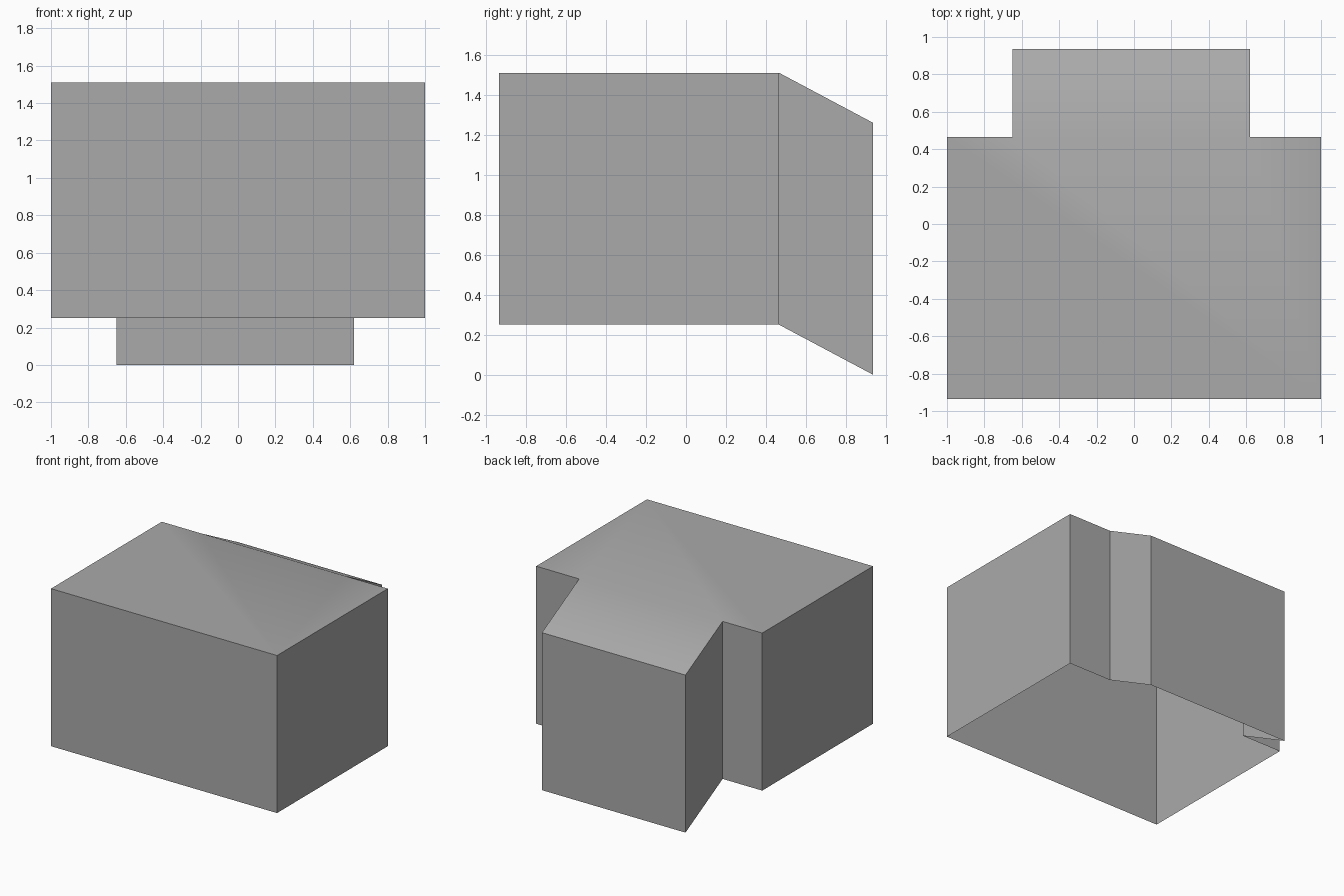
import bpy
import bmesh
import math

cube = bpy.data.objects.get("Cube")
if cube:
    bpy.data.objects.remove(cube, do_unlink=True)

# Single grey material
grey = bpy.data.materials.new("mid_grey")
grey.use_nodes = True
colour = (0.4, 0.4, 0.4, 1.0)
grey.diffuse_color = colour
grey.node_tree.nodes["Principled BSDF"].inputs["Base Color"].default_value = colour

FRONT, STEP, BACK = -0.935, 0.465, 0.935
BASE, HEIGHT, DROP = 0.25, 1.26, 0.25
TAIL_RIGHT, TAIL_LEFT = -0.65, 0.62

# T-shaped plan, counter-clockwise; the narrow tail slopes down to the floor
plan = [(-1, FRONT), (1, FRONT), (1, STEP), (TAIL_LEFT, STEP),
        (TAIL_LEFT, BACK), (TAIL_RIGHT, BACK), (TAIL_RIGHT, STEP), (-1, STEP)]

bm = bmesh.new()
lower = [bm.verts.new((x, y, BASE - (DROP if y == BACK else 0))) for x, y in plan]
upper = [bm.verts.new((v.co.x, v.co.y, v.co.z + HEIGHT)) for v in lower]

# Walls, open underneath
for i in range(len(plan)):
    j = (i + 1) % len(plan)
    bm.faces.new((lower[i], lower[j], upper[j], upper[i]))

# Flat roof and sloping tail roof
bm.faces.new([v for v in upper if v.co.y < BACK - 0.01])
bm.faces.new(upper[3:7])

mesh = bpy.data.meshes.new("open_shell")
bm.to_mesh(mesh)
bm.free()
mesh.materials.append(grey)

shell = bpy.data.objects.new("open_shell", mesh)
bpy.context.collection.objects.link(shell)
bpy.context.view_layer.objects.active = shell
shell.select_set(True)
bpy.ops.object.shade_smooth_by_angle(angle=math.radians(30))
